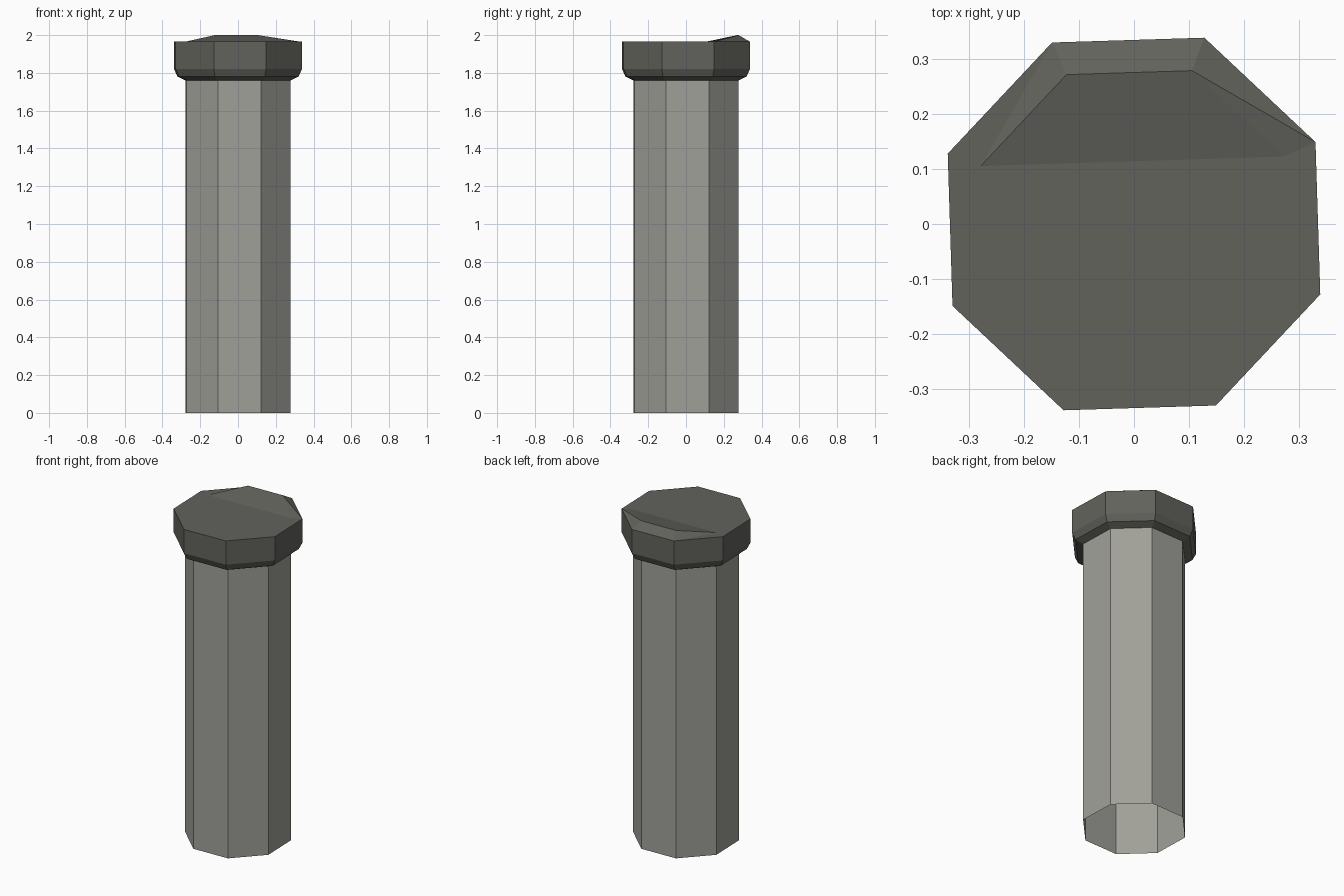
import bpy, bmesh, math

if "Cube" in bpy.data.objects:
    bpy.data.objects.remove(bpy.data.objects["Cube"])

SIDES = 8
TURN = math.radians(24.3)   # slight twist of the octagon


def material(name, rgb):
    m = bpy.data.materials.new(name)
    m.diffuse_color = (*rgb, 1)
    m.use_nodes = True
    m.node_tree.nodes["Principled BSDF"].inputs["Base Color"].default_value = m.diffuse_color
    return m


def ring(bm, radius, z):
    step = 2 * math.pi / SIDES
    return [bm.verts.new((radius * math.cos(TURN + i * step),
                          radius * math.sin(TURN + i * step), z))
            for i in range(SIDES)]


def loft(bm, profile):
    """Stack octagon rings and bridge them; returns the last ring."""
    rings = [ring(bm, r, z) for r, z in profile]
    for a, b in zip(rings, rings[1:]):
        for i in range(SIDES):
            j = (i + 1) % SIDES
            bm.faces.new((a[i], a[j], b[j], b[i]))
    return rings[-1]


def finish(bm, name, mat):
    mesh = bpy.data.meshes.new(name)
    bm.to_mesh(mesh)
    bm.free()
    mesh.materials.append(mat)
    obj = bpy.data.objects.new(name, mesh)
    bpy.context.collection.objects.link(obj)
    return obj


light = material("light stone grey", (0.352, 0.352, 0.319))
dark = material("dark grey", (0.122, 0.122, 0.107))

# Post shaft, open at the bottom
bm = bmesh.new()
loft(bm, [(0.298, 0), (0.298, 1.765)])
finish(bm, "post_shaft", light)

# Cap with bevelled underside
bm = bmesh.new()
rim = loft(bm, [(0.298, 1.76), (0.342, 1.78), (0.362, 1.82), (0.362, 1.965)])

# Cap top: flat, with a raised ridge along the back
inner = ring(bm, 0.298, 1.965)
for v in inner[1:3]:
    v.co.z = 2.0
for i in range(SIDES):
    j = (i + 1) % SIDES
    bm.faces.new((rim[i], rim[j], inner[j]))
    bm.faces.new((rim[i], inner[j], inner[i]))
bm.faces.new(inner[0:4])                 # slope in front of the ridge
bm.faces.new(inner[3:] + inner[:1])      # flat part
finish(bm, "post_cap", dark)
